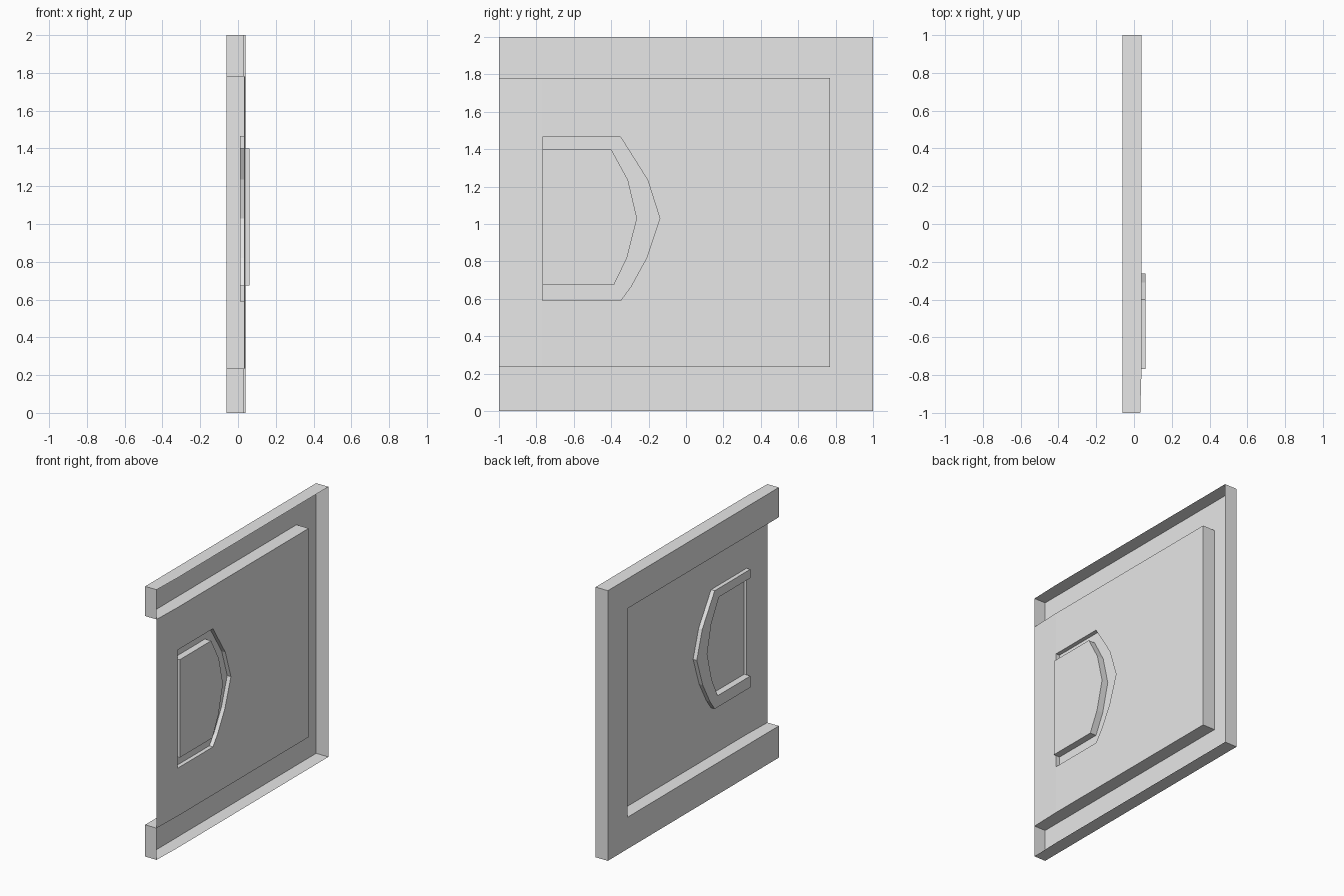
import bpy, bmesh

if "Cube" in bpy.data.objects:
    bpy.data.objects.remove(bpy.data.objects["Cube"])

grey = bpy.data.materials.new("plain grey")
grey.use_nodes = True
grey.diffuse_color = (0.8, 0.8, 0.8, 1)
grey.node_tree.nodes["Principled BSDF"].inputs["Base Color"].default_value = grey.diffuse_color

# Depths along x, and the main lines along y and z
BACK, FACE, LIP, FLOOR, CAP = -0.06, 0.04, 0.033, 0.01, 0.06
BEND, END, LOW, HIGH = -0.767, 0.77, 0.235, 1.78


def face_x(y):
    """Front surface, which tapers back beyond the bend."""
    return LIP if y < BEND else FACE


def flat(points, x=None):
    return [(face_x(y) if x is None else x, y, z) for y, z in points]


def walls(points, x0, x1=None, closed=False):
    """Quads running along a path between two depths."""
    a, b = flat(points, x0), flat(points, x1)
    n = len(points)
    return [(a[i], a[(i + 1) % n], b[(i + 1) % n], b[i])
            for i in range(n if closed else n - 1)]


def shell(name, faces, facing):
    """Weld faces into an open sheet; the first face looks along facing * x."""
    bm = bmesh.new()
    for f in faces:
        bm.faces.new([bm.verts.new(p) for p in f])
    bmesh.ops.remove_doubles(bm, verts=bm.verts, dist=0.0005)
    bmesh.ops.recalc_face_normals(bm, faces=bm.faces)
    bm.faces.ensure_lookup_table()
    if bm.faces[0].normal.x * facing < 0:
        bmesh.ops.reverse_faces(bm, faces=bm.faces)
    mesh = bpy.data.meshes.new(name)
    bm.to_mesh(mesh)
    bm.free()
    mesh.materials.append(grey)
    obj = bpy.data.objects.new(name, mesh)
    bpy.context.collection.objects.link(obj)
    return obj


# Outlines of the grip recess and of the raised grip, top to bottom (y, z)
recess = [(BEND, 1.465), (-0.35, 1.465), (-0.205, 1.235), (-0.14, 1.03),
          (-0.21, 0.82), (-0.295, 0.665), (-0.35, 0.59), (BEND, 0.59)]
grip = [(BEND, 1.4), (-0.4, 1.4), (-0.31, 1.235), (-0.262, 1.03),
        (-0.315, 0.82), (-0.385, 0.675), (BEND, 0.675)]

# C-shaped rim: back sheet with walls around it, open towards the front
rim = [(-1, 0), (BEND, 0), (1, 0), (1, 2), (BEND, 2), (-1, 2),
       (-1, HIGH), (BEND, HIGH), (END, HIGH),
       (END, LOW), (BEND, LOW), (-1, LOW)]
shell("rim", [flat(rim, BACK)] + walls(rim, BACK, closed=True), -1)

# Front panel: flat sheet around the recess, plus the tapered strip
sheet = [(BEND, LOW), (END, LOW), (END, HIGH), (BEND, HIGH)] + recess
strip = [(-1, LOW), (BEND, LOW), recess[-1], grip[-1], grip[0], recess[0],
         (BEND, HIGH), (-1, HIGH)]
shell("front_panel", [flat(sheet), flat(strip)], 1)

# Grip: raised cap, its sides, the groove around it and the groove ends
groove = recess + grip[::-1]
shell("grip", [flat(grip, CAP), flat(groove, FLOOR)]
      + walls(grip, FLOOR, CAP)
      + walls(recess, FLOOR, FACE)
      + walls([grip[-1], grip[0]], FACE, CAP)
      + walls([recess[0], grip[0]], FLOOR, FACE)
      + walls([recess[-1], grip[-1]], FLOOR, FACE), 1)
